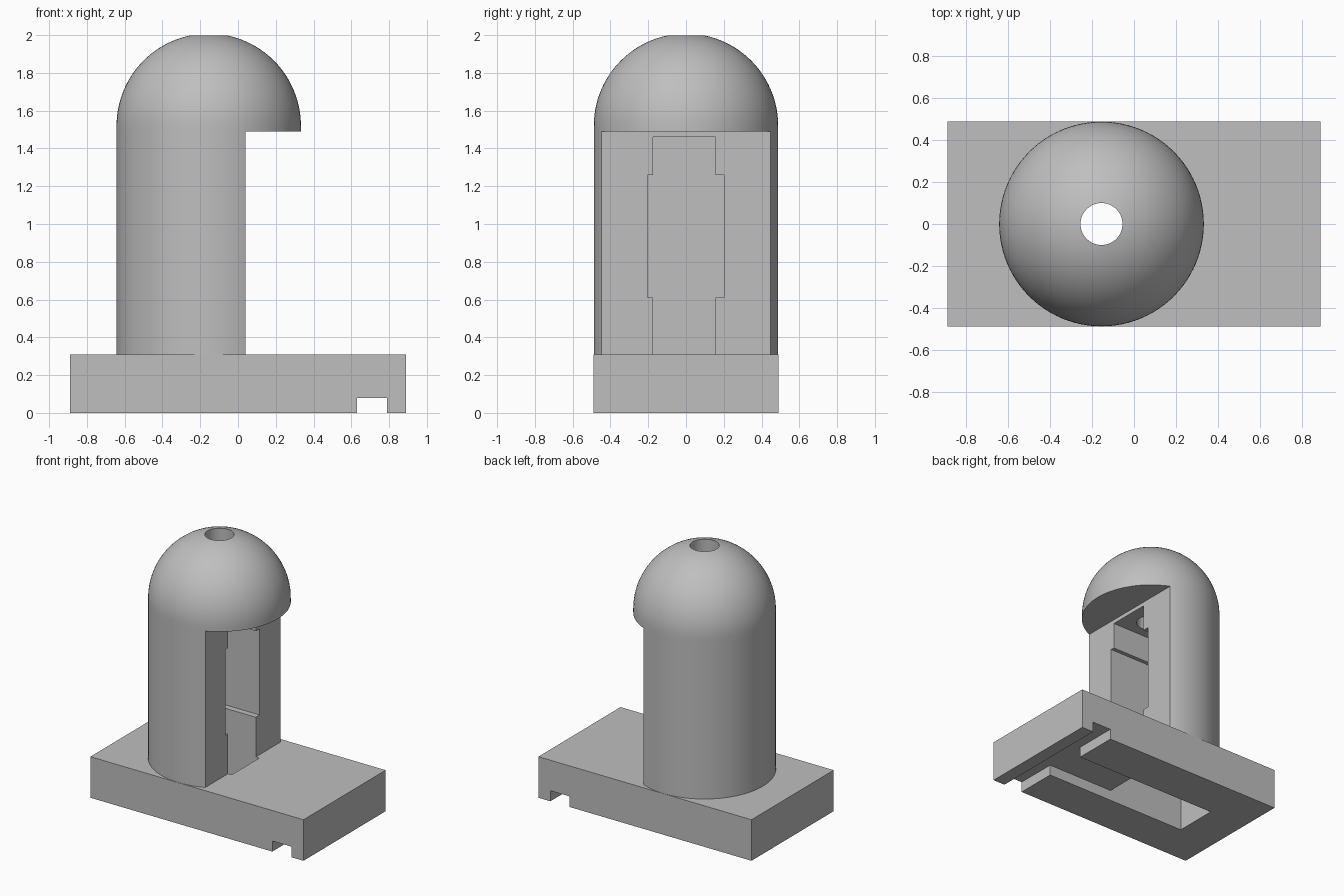
import bpy, bmesh, math
from mathutils import Vector

if "Cube" in bpy.data.objects:
    bpy.data.objects.remove(bpy.data.objects["Cube"], do_unlink=True)

grey = bpy.data.materials.new("plain_grey")
grey.use_nodes = True
colour = (0.52, 0.52, 0.52, 1)
grey.diffuse_color = colour
grey.node_tree.nodes["Principled BSDF"].inputs["Base Color"].default_value = colour

AXIS_X, RADIUS, HOLE = -0.155, 0.488, 0.1
DECK, SKIRT, SPRING = 0.31, 1.49, 1.52
SEGMENTS = 96


def finish(name, bm):
    bmesh.ops.recalc_face_normals(bm, faces=bm.faces)
    mesh = bpy.data.meshes.new(name)
    bm.to_mesh(mesh)
    bm.free()
    obj = bpy.data.objects.new(name, mesh)
    bpy.context.collection.objects.link(obj)
    mesh.materials.append(grey)
    return obj


def box(name, x, y, z):
    bm = bmesh.new()
    bmesh.ops.create_cube(bm, size=1)
    for v in bm.verts:
        v.co = [lo + (c + 0.5) * (hi - lo) for c, (lo, hi) in zip(v.co, (x, y, z))]
    return finish(name, bm)


def cylinder(name, radius, z0, z1):
    bm = bmesh.new()
    bmesh.ops.create_cone(bm, cap_ends=True, segments=SEGMENTS, radius1=radius,
                          radius2=radius, depth=z1 - z0)
    bmesh.ops.translate(bm, verts=bm.verts, vec=(AXIS_X, 0, (z0 + z1) / 2))
    return finish(name, bm)


def lathe(name, profile):
    bm = bmesh.new()
    verts = [bm.verts.new((AXIS_X + r, 0, z)) for r, z in profile]
    edges = [bm.edges.new((a, b)) for a, b in zip(verts, verts[1:] + verts[:1])]
    bmesh.ops.spin(bm, geom=verts + edges, cent=(AXIS_X, 0, 0), axis=(0, 0, 1),
                   angle=math.tau, steps=SEGMENTS)
    bmesh.ops.remove_doubles(bm, verts=bm.verts, dist=0.0001)
    return finish(name, bm)


def activate(obj):
    bpy.ops.object.select_all(action='DESELECT')
    obj.select_set(True)
    bpy.context.view_layer.objects.active = obj


def carve(obj, cutters):
    activate(obj)
    for cutter in cutters:
        cutter.hide_render = True
        mod = obj.modifiers.new("carve", 'BOOLEAN')
        mod.operation, mod.solver, mod.object = 'DIFFERENCE', 'EXACT', cutter
        bpy.ops.object.modifier_apply(modifier=mod.name)


# Main solids
base = box("base", (-0.89, 0.89), (-0.49, 0.49), (0, DECK))
column = cylinder("column", RADIUS, DECK, SKIRT)

# Dome: short straight skirt, spherical cap and a bore through the crown
start = math.acos(HOLE / RADIUS)
arc = [(RADIUS * math.cos(start * i / 24), SPRING + RADIUS * math.sin(start * i / 24))
       for i in range(25)]
dome = lathe("dome", [(HOLE, SKIRT), (RADIUS, SKIRT)] + arc)

# Cutters: the tall slot, its wider middle, the flat face and the bore
slot_y = (-0.175, 0.155)
slot = box("slot_cutter", (-0.58, 0.07), slot_y, (-0.1, 1.46))
recess = box("recess_cutter", (-0.58, 0.3), (-0.205, 0.2), (0.61, 1.26))
flat = box("flat_cutter", (0.04, 1), (-1, 1), (0, 2))
bore = cylinder("bore_cutter", HOLE, 1.4, 1.6)

# Cutters: cross groove and shallow channel under the base
groove = box("groove_cutter", (0.63, 0.79), (-1, 1), (-0.1, 0.08))
channel = box("channel_cutter", (0, 0.7), slot_y, (-0.1, 0.08))

carve(column, [flat, slot, recess, bore])
carve(base, [slot, groove, channel])

for cutter in (slot, recess, flat, bore, groove, channel):
    bpy.data.objects.remove(cutter, do_unlink=True)

# Smooth the round walls and keep the cut edges crisp
for part in (column, dome):
    activate(part)
    bpy.ops.object.shade_smooth_by_angle(angle=math.radians(30))
